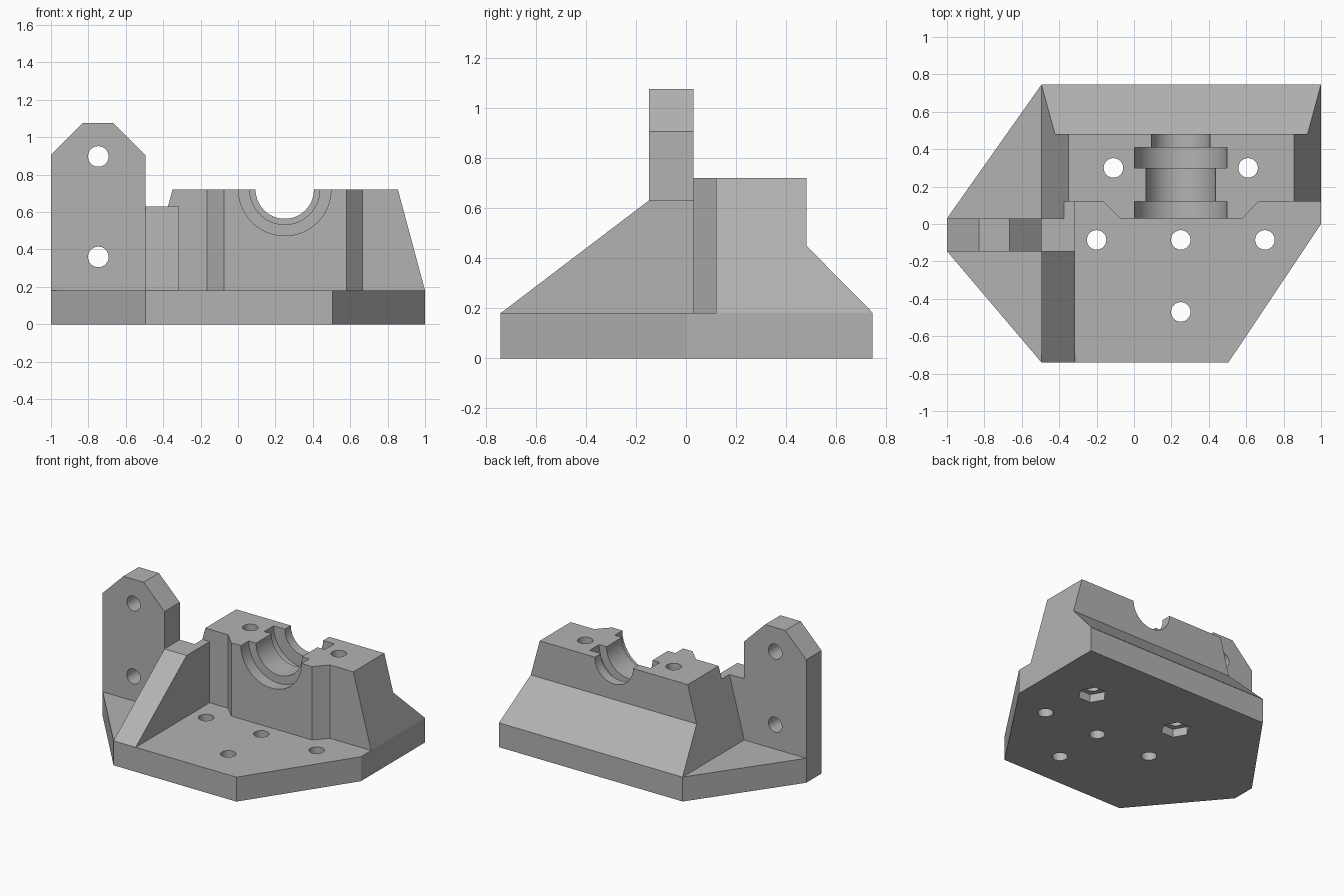
import bpy, bmesh, math
from mathutils import Vector, Matrix

cube = bpy.data.objects.get("Cube")
if cube:
    bpy.data.objects.remove(cube, do_unlink=True)

grey = bpy.data.materials.new("plain grey")
grey.use_nodes = True
COLOUR = (0.45, 0.45, 0.45, 1)
grey.diffuse_color = COLOUR
grey.node_tree.nodes["Principled BSDF"].inputs["Base Color"].default_value = COLOUR


def finish(name, bm):
    bmesh.ops.recalc_face_normals(bm, faces=bm.faces)
    mesh = bpy.data.meshes.new(name)
    bm.to_mesh(mesh)
    bm.free()
    mesh.materials.append(grey)
    ob = bpy.data.objects.new(name, mesh)
    bpy.context.collection.objects.link(ob)
    return ob


def prism(name, outline, axis, lo, hi):
    """Extrude a 2D outline along the named axis from lo to hi."""
    place = {"x": lambda a, b, t: (t, a, b),
             "y": lambda a, b, t: (a, t, b),
             "z": lambda a, b, t: (a, b, t)}[axis]
    bm = bmesh.new()
    face = bm.faces.new([bm.verts.new(place(a, b, lo)) for a, b in outline])
    new = bmesh.ops.extrude_face_region(bm, geom=[face])["geom"]
    shift = Vector(place(0, 0, hi - lo))
    bmesh.ops.translate(bm, vec=shift, verts=[v for v in new if isinstance(v, bmesh.types.BMVert)])
    return finish(name, bm)


def rod(a, b, axis, radius, lo, hi, sides=48, turn=0.5):
    """Round or hexagonal cutter along an axis."""
    ring = [2 * math.pi * (i + turn) / sides for i in range(sides)]
    return prism("cutter", [(a + radius * math.cos(t), b + radius * math.sin(t)) for t in ring],
                 axis, lo, hi)


def boolean(ob, cutters, operation="DIFFERENCE"):
    for c in cutters:
        c.hide_render = True
        mod = ob.modifiers.new("cut", "BOOLEAN")
        mod.operation, mod.object, mod.solver = operation, c, "EXACT"
        bpy.context.view_layer.update()
        done = bpy.data.meshes.new_from_object(ob.evaluated_get(bpy.context.evaluated_depsgraph_get()))
        ob.modifiers.clear()
        ob.data = done
        bpy.data.objects.remove(c, do_unlink=True)


FLOOR, TOP = 0.18, 0.72
FRONT, STEP, BACK = 0.03, 0.12, 0.48
BORE_X = 0.25
CLAMP_HOLES = [(-0.11, 0.30), (0.61, 0.30)]
BASE_HOLES = [(-0.20, -0.085), (0.25, -0.085), (0.70, -0.085), (0.25, -0.47)]
HOLE = 0.052

# Base plate with through holes and hexagonal nut pockets underneath
base = prism("base_plate", [(-1, FRONT), (-0.495, 0.745), (1, 0.745), (1, 0), (0.505, -0.74),
                            (-0.495, -0.74), (-1, -0.145)], "z", 0, FLOOR)
boolean(base, [rod(x, y, "z", HOLE, -0.1, 0.3) for x, y in BASE_HOLES + CLAMP_HOLES])
boolean(base, [rod(x, y, "z", 0.1, -0.1, 0.06, 6, 0) for x, y in CLAMP_HOLES])

# Bearing block: raised boss outline, tapered sides, sloped back foot
block = prism("bearing_block", [(-0.6, STEP), (-0.165, STEP), (-0.075, FRONT), (0.58, FRONT),
                                (0.665, STEP), (1.1, STEP), (1.1, 0.9), (-0.6, 0.9)],
              "z", FLOOR, TOP)
side = prism("cutter", [(-0.2, 0), (0.925, 0), (BACK, 0.45), (BACK, 0.9), (-0.2, 0.9)],
             "x", -1.2, 1.2)
taper = 0.145 / (TOP - FLOOR)
low, high = taper * 0.1, taper * 0.7
front = prism("cutter", [(-0.495 - low, FLOOR - 0.1), (1 + low, FLOOR - 0.1),
                         (1 - high, FLOOR + 0.7), (-0.495 + high, FLOOR + 0.7)], "y", -0.3, 1.2)
boolean(block, [side, front], "INTERSECT")

# Stepped bore and clamp holes
boolean(block, [rod(BORE_X, TOP, "y", r, lo, hi, 64) for r, lo, hi in
                [(0.156, -0.1, 0.7), (0.187, -0.1, 0.30), (0.247, -0.1, STEP), (0.247, 0.30, 0.41)]])
boolean(block, [rod(x, y, "z", HOLE, 0, 1) for x, y in CLAMP_HOLES])

# Upright mounting ear
ear = prism("mounting_ear", [(-1, FLOOR), (-0.495, FLOOR), (-0.495, 0.905), (-0.665, 1.075),
                             (-0.83, 1.075), (-1, 0.905)], "y", -0.148, FRONT)
boolean(ear, [rod(-0.747, z, "y", 0.055, -0.4, 0.3) for z in (0.36, 0.897)])

# Sloped rib and its root against the block
RIB_TOP, RIB_X = 0.63, -0.315
rib = prism("rib", [(-0.74, FLOOR), (-0.148, RIB_TOP), (FRONT, RIB_TOP), (FRONT, FLOOR)],
            "x", -0.495, RIB_X)
root = prism("rib_root", [(-0.495, FLOOR), (-0.495 + taper * (RIB_TOP - FLOOR), RIB_TOP),
                          (RIB_X, RIB_TOP), (RIB_X, FLOOR)], "y", FRONT, STEP)

# Smooth the round walls, keep the machined edges crisp
parts = [base, block, ear, rib, root]
bpy.ops.object.select_all(action="DESELECT")
for ob in parts:
    ob.select_set(True)
bpy.context.view_layer.objects.active = block
bpy.ops.object.shade_smooth_by_angle(angle=math.radians(30))
